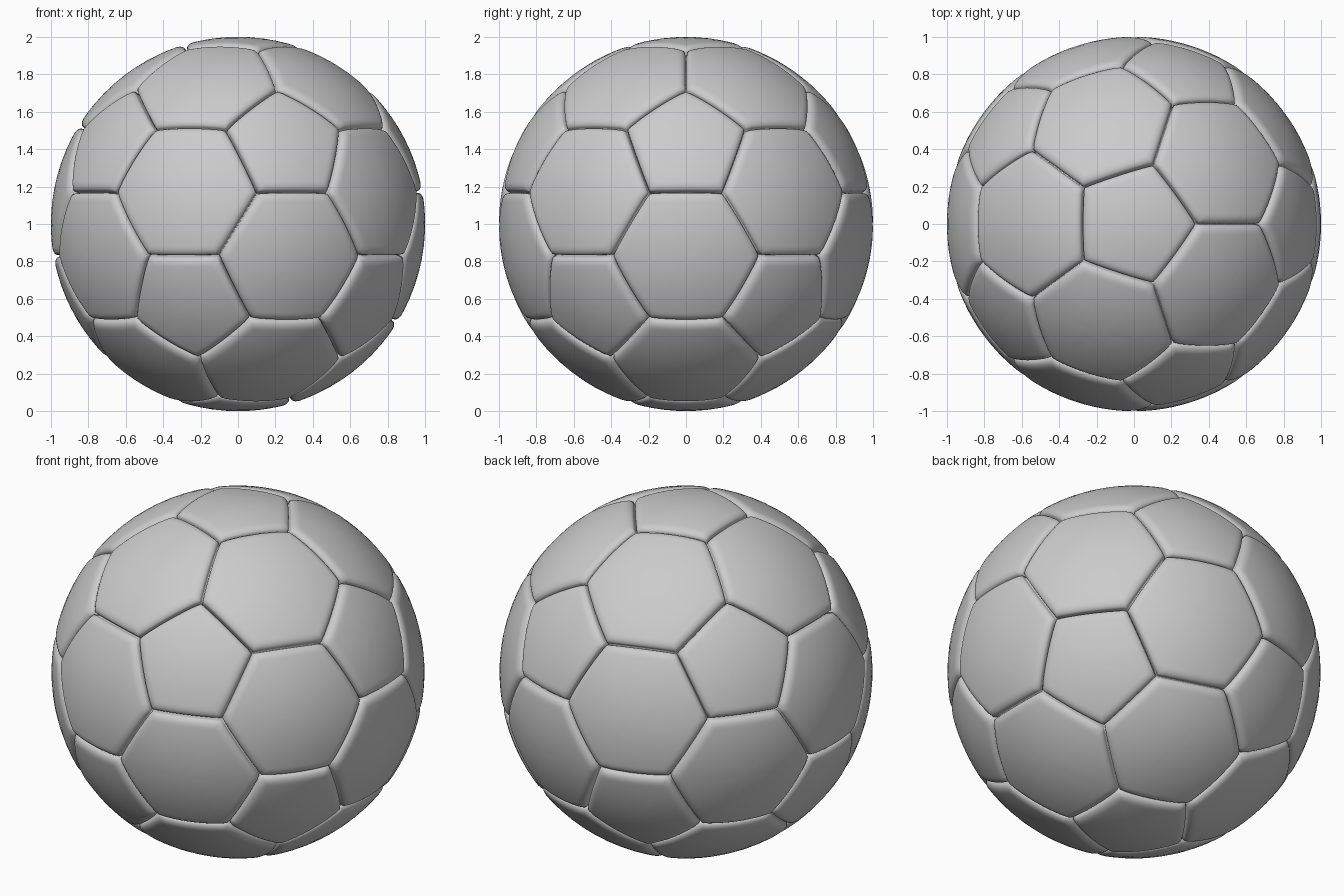
import bpy, bmesh
from math import sin, cos, pi, sqrt, asin, atan2
from mathutils import Vector

if "Cube" in bpy.data.objects:
    bpy.data.objects.remove(bpy.data.objects["Cube"])

SEGS = 12        # samples along each panel edge
ROUND = 0.045    # width of the rounded panel border
DEPTH = 0.026    # drop of the rounded border
GAP = 0.005      # half width of the seam slit
FLOOR = 0.95     # radius at the seam bottom

# Icosahedron directions with one vertex straight up
h, r = 1 / sqrt(5), 2 / sqrt(5)
ico = [Vector((0, 0, 1)), Vector((0, 0, -1))]
for k in range(5):
    a, b = 2 * pi * k / 5, 2 * pi * k / 5 + pi / 5
    ico += [Vector((r * cos(a), r * sin(a), h)), Vector((r * cos(b), r * sin(b), -h))]


def near(a, b):
    return 0.4 < a.dot(b) < 0.5


def ordered(center, pts):
    x = (pts[0] - center * pts[0].dot(center)).normalized()
    y = center.cross(x)
    return sorted(pts, key=lambda p: atan2(p.dot(y), p.dot(x)))


def height(d):
    # Radius of the surface at distance d from the seam
    if d < GAP * 0.5:
        return FLOOR
    s = min(1, max(0, 1 - (d - GAP) / ROUND))
    return 1 - DEPTH * (1 - sqrt(1 - s * s))


def add_panel(bm, corners):
    c = sum(corners, Vector()).normalized()
    cs = [p.normalized() for p in ordered(c, corners)]
    n = len(cs)
    normals = [cs[i].cross(cs[(i + 1) % n]).normalized() for i in range(n)]
    inr = asin(c.dot(normals[0]))
    rim = [cs[i].lerp(cs[(i + 1) % n], j / SEGS).normalized()
           for i in range(n) for j in range(SEGS)]
    ts = [0.2, 0.4, 0.6, 0.75]
    ts += [1 - d / inr for d in (0.06, 0.05, 0.04, 0.03, 0.022, 0.015, 0.01, 0.007, 0.005, 0)]
    mid = bm.verts.new(c)
    prev = None
    for t in ts:
        ring = []
        for e in rim:
            p = c.lerp(e, t).normalized()
            ds = sorted(asin(max(0, p.dot(m))) for m in normals)
            d = ds[0]
            # Soften the corners where two borders meet
            rad = height(d)
            if t < 1:
                rad -= 0.35 * (1 - height(max(ds[1], GAP)))
            ring.append(bm.verts.new(p * rad))
        for i in range(len(ring)):
            j = (i + 1) % len(ring)
            if prev is None:
                bm.faces.new((mid, ring[i], ring[j]))
            else:
                bm.faces.new((prev[i], ring[i], ring[j], prev[j]))
        prev = ring


def make_object(name, panels):
    bm = bmesh.new()
    for corners in panels:
        add_panel(bm, corners)
    bmesh.ops.remove_doubles(bm, verts=bm.verts, dist=1e-5)
    bmesh.ops.translate(bm, verts=bm.verts, vec=(0, 0, 1))
    me = bpy.data.meshes.new(name)
    bm.to_mesh(me)
    bm.free()
    me.polygons.foreach_set("use_smooth", [True] * len(me.polygons))
    ob = bpy.data.objects.new(name, me)
    bpy.context.collection.objects.link(ob)


# Twelve five-sided panels, one on each icosahedron vertex
pents = [[(2 * v + w) / 3 for w in ico if near(v, w)] for v in ico]
make_object("pentagon_panels", pents)

# Twenty six-sided panels, one on each icosahedron face
hexes = []
for i in range(12):
    for j in range(i):
        for k in range(j):
            tri = (ico[i], ico[j], ico[k])
            if near(tri[0], tri[1]) and near(tri[1], tri[2]) and near(tri[0], tri[2]):
                hexes.append([(2 * p + q) / 3 for p in tri for q in tri if p is not q])
make_object("hexagon_panels", hexes)
